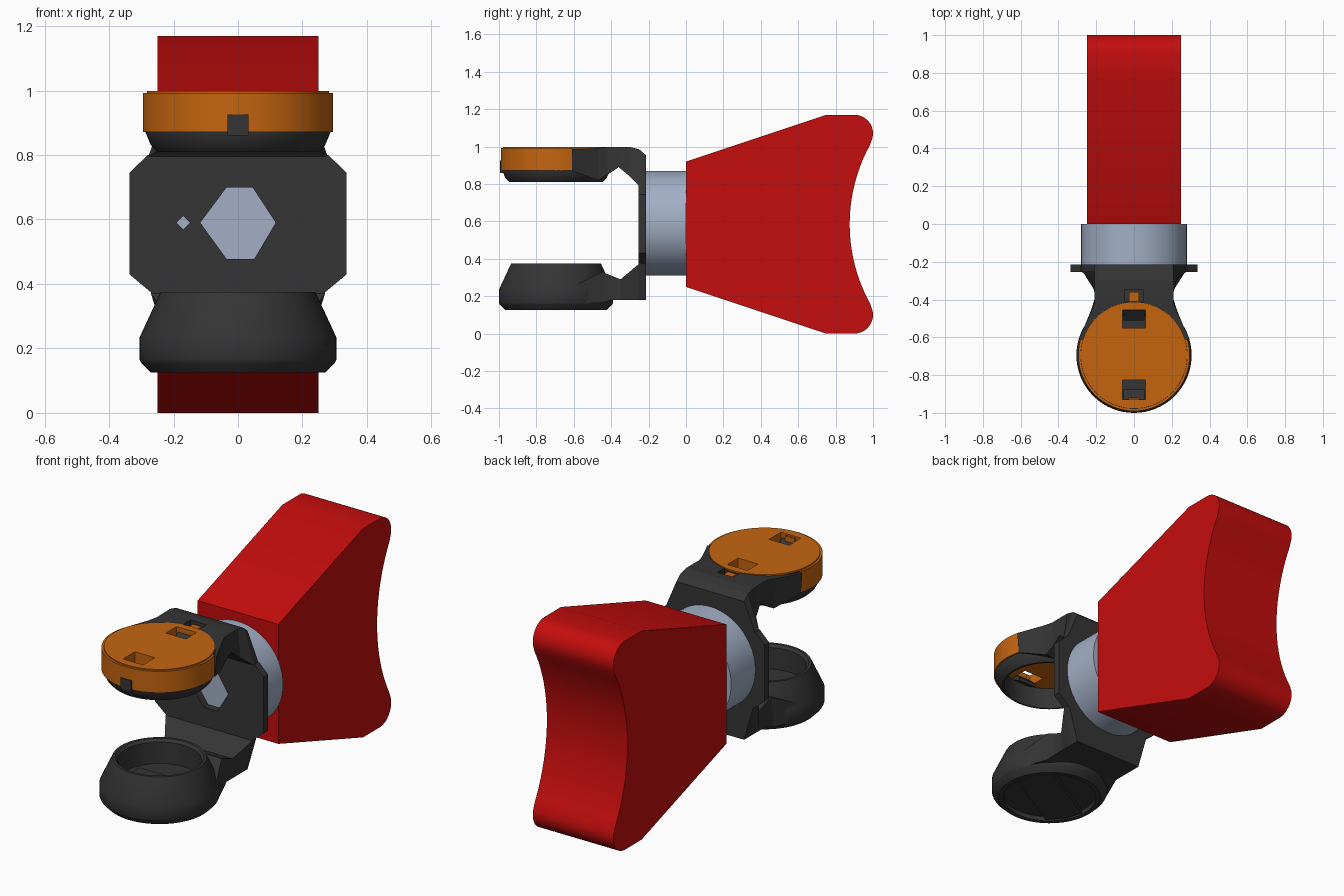
import bpy, bmesh, math

if "Cube" in bpy.data.objects:
    bpy.data.objects.remove(bpy.data.objects["Cube"], do_unlink=True)


def material(name, rgb):
    m = bpy.data.materials.new(name)
    m.use_nodes = True
    m.diffuse_color = (*rgb, 1)
    m.node_tree.nodes["Principled BSDF"].inputs["Base Color"].default_value = (*rgb, 1)
    return m


RED = material("red", (0.56, 0.004, 0.004))
ORANGE = material("orange", (0.56, 0.13, 0.005))
DARK = material("dark grey", (0.035, 0.035, 0.035))
STEEL = material("pale steel blue", (0.36, 0.43, 0.56))
CY = -0.695   # y of the ring centres
CZ = 0.585    # height of the middle


def finish(name, bm, mat):
    bmesh.ops.remove_doubles(bm, verts=bm.verts, dist=1e-5)
    bmesh.ops.recalc_face_normals(bm, faces=bm.faces)
    me = bpy.data.meshes.new(name)
    bm.to_mesh(me)
    bm.free()
    ob = bpy.data.objects.new(name, me)
    bpy.context.collection.objects.link(ob)
    me.materials.append(mat)
    return ob


def smooth(ob, angle=30):
    bpy.ops.object.select_all(action='DESELECT')
    ob.select_set(True)
    bpy.context.view_layer.objects.active = ob
    bpy.ops.object.shade_smooth_by_angle(angle=math.radians(angle))


def loft(name, sections, mat):
    """Join closed rings of points into a capped solid."""
    bm = bmesh.new()
    rings = [[bm.verts.new(p) for p in s] for s in sections]
    n = len(rings[0])
    for a, b in zip(rings, rings[1:]):
        for i in range(n):
            j = (i + 1) % n
            bm.faces.new((a[i], a[j], b[j], b[i]))
    bm.faces.new(rings[0])
    bm.faces.new(rings[-1])
    return finish(name, bm, mat)


def prism(name, pts, plane, lo, hi, mat):
    put = {"xz": lambda p, d: (p[0], d, p[1]),
           "yz": lambda p, d: (d, p[0], p[1]),
           "xy": lambda p, d: (p[0], p[1], d)}[plane]
    return loft(name, [[put(p, d) for p in pts] for d in (lo, hi)], mat)


def box(name, x0, x1, y0, y1, z0, z1, mat):
    return prism(name, [(x0, y0), (x1, y0), (x1, y1), (x0, y1)], "xy", z0, z1, mat)


def arc(cx, cy, r, a0, a1, n):
    return [(cx + r * math.cos(math.radians(a0 + (a1 - a0) * i / n)),
             cy + r * math.sin(math.radians(a0 + (a1 - a0) * i / n))) for i in range(n + 1)]


def disc(name, r, z0, z1, mat):
    return prism(name, arc(0, CY, r, 0, 360, 64)[:-1], "xy", z0, z1, mat)


def revolve(name, profile, mat, closed):
    bm = bmesh.new()
    vs = [bm.verts.new((r, CY, z)) for r, z in profile]
    es = [bm.edges.new(p) for p in zip(vs, vs[1:])]
    if closed:
        es.append(bm.edges.new((vs[-1], vs[0])))
    bmesh.ops.spin(bm, geom=vs + es, cent=(0, CY, 0), axis=(0, 0, 1),
                   angle=math.tau, steps=64)
    ob = finish(name, bm, mat)
    smooth(ob)
    return ob


def cut(ob, *cutters):
    bpy.context.view_layer.objects.active = ob
    for c in cutters:
        m = ob.modifiers.new("cut", 'BOOLEAN')
        m.operation, m.solver, m.object = 'DIFFERENCE', 'EXACT', c
        bpy.ops.object.modifier_apply(modifier=m.name)
        bpy.data.objects.remove(c, do_unlink=True)


# Handle: flared block with rounded corners and a hollow back
upper = [(0, 0.92), (0.75, 1.17)] + arc(0.9, 1.07, 0.1, 90, -25, 10)
hollow = arc(1.755, CZ, 0.88, 151, 209, 20)
lower = [(y, 1.17 - z) for y, z in reversed(upper)]
smooth(prism("handle", upper + hollow + lower, "yz", -0.25, 0.25, RED), 20)

# Round neck between handle and plate
smooth(prism("neck", arc(0, 0.59, 0.28, 0, 360, 64)[:-1], "xz", -0.215, 0.0, STEEL))

# Mounting plate with a hexagonal window and a small diamond hole
half = [(0.265, 0.37), (0.337, 0.43), (0.337, 0.745), (0.28, 0.80)]
plate = prism("mounting_plate", half + [(-x, z) for x, z in reversed(half)],
              "xz", -0.255, -0.215, DARK)
cut(plate,
    prism("hex_cutter", [(-0.117, 0.59), (-0.035, 0.70), (0.045, 0.70), (0.117, 0.59),
                         (0.05, 0.477), (-0.035, 0.477)], "xz", -0.3, -0.2, DARK),
    prism("diamond_cutter", arc(-0.17, 0.59, 0.021, 0, 360, 4)[:-1], "xz", -0.3, -0.2, DARK))


def arm(name, rows):
    """Rows of y, low z, high z, half width below, half width above."""
    return loft(name, [[(-a, y, l), (a, y, l), (b, y, h), (-b, y, h)]
                       for y, l, h, a, b in rows], DARK)


# Upper arm, hollowed where the ring and cap sit
top_arm = arm("upper_arm", [(-0.215, 0.79, 0.955, 0.28, 0.21), (-0.25, 0.79, 0.985, 0.28, 0.21),
                            (-0.30, 0.84, 0.998, 0.225, 0.21), (-0.36, 0.89, 0.998, 0.21, 0.21),
                            (-0.42, 0.85, 0.997, 0.21, 0.21), (-0.47, 0.82, 0.992, 0.215, 0.23),
                            (-0.61, 0.87, 0.985, 0.285, 0.294)])
cut(top_arm, disc("bore_cutter", 0.245, 0.7, 1.1, DARK), disc("seat_cutter", 0.284, 0.93, 1.1, DARK),
    box("notch_cutter", -0.05, 0.05, -0.45, -0.35, 0.93, 1.1, DARK))

# Lower arm, hollowed where the cup sits
low_arm = arm("lower_arm", [(-0.215, 0.18, 0.39, 0.21, 0.27), (-0.255, 0.18, 0.37, 0.21, 0.27),
                            (-0.35, 0.18, 0.29, 0.21, 0.21), (-0.40, 0.18, 0.31, 0.21, 0.21),
                            (-0.45, 0.165, 0.33, 0.225, 0.215), (-0.61, 0.16, 0.25, 0.29, 0.285)])
cut(low_arm, disc("cup_cutter", 0.23, 0.1, 0.5, DARK))

# Upper ring
revolve("upper_ring", [(0.24, 0.81), (0.25, 0.81), (0.27, 0.83), (0.287, 0.87), (0.287, 0.99),
                       (0.283, 0.99), (0.283, 0.93), (0.24, 0.93)], DARK, True)

# Orange cap with two slots, and the band wrapping the front of the ring
cap = disc("cap", 0.283, 0.935, 0.998, ORANGE)
cut(cap,
    box("back_slot_cutter", -0.062, 0.062, -0.55, -0.455, 0.8, 1.1, DARK),
    box("front_slot_cutter", -0.062, 0.062, -0.93, -0.825, 0.8, 1.1, DARK))
smooth(cap)
band = prism("front_band", arc(0, CY, 0.295, 163, 377, 48) + arc(0, CY, 0.284, 377, 163, 48),
             "xy", 0.872, 0.992, ORANGE)
smooth(band)

# Slot details: latch tabs, sloping dark tongues and the front catch
box("back_latch", -0.027, 0.027, -0.455, -0.36, 0.93, 0.985, ORANGE)
box("front_latch", -0.03, 0.03, -0.95, -0.92, 0.93, 0.99, ORANGE)
box("front_catch", -0.033, 0.033, CY - 0.299, CY - 0.28, 0.86, 0.925, DARK)
for name, y0, y1 in (("back_tongue", -0.455, -0.51), ("front_tongue", -0.93, -0.875)):
    prism(name, [(y0, 0.97), (y0, 0.93), (y1, 0.90), (y1, 0.92)], "yz", -0.055, 0.055, DARK)

# Lower cup with a recessed underside
revolve("lower_cup", [(0, 0.15), (0.245, 0.15), (0.245, 0.125), (0.27, 0.125), (0.30, 0.155),
                      (0.305, 0.165), (0.305, 0.235), (0.24, 0.375), (0.225, 0.375),
                      (0.212, 0.36), (0.212, 0.24), (0, 0.24)], DARK, False)
# Raised rib across the underside
rib = [(0.24 * math.cos(math.radians(a)), CY + 0.24 * math.sin(math.radians(a)))
       for a in (5, 30, 55, 185, 210, 235)]
prism("underside_rib", rib, "xy", 0.128, 0.155, DARK)
# Low bar on the cup floor
box("cup_floor_bar", -0.16, 0.16, CY - 0.05, CY + 0.05, 0.235, 0.255, DARK)
